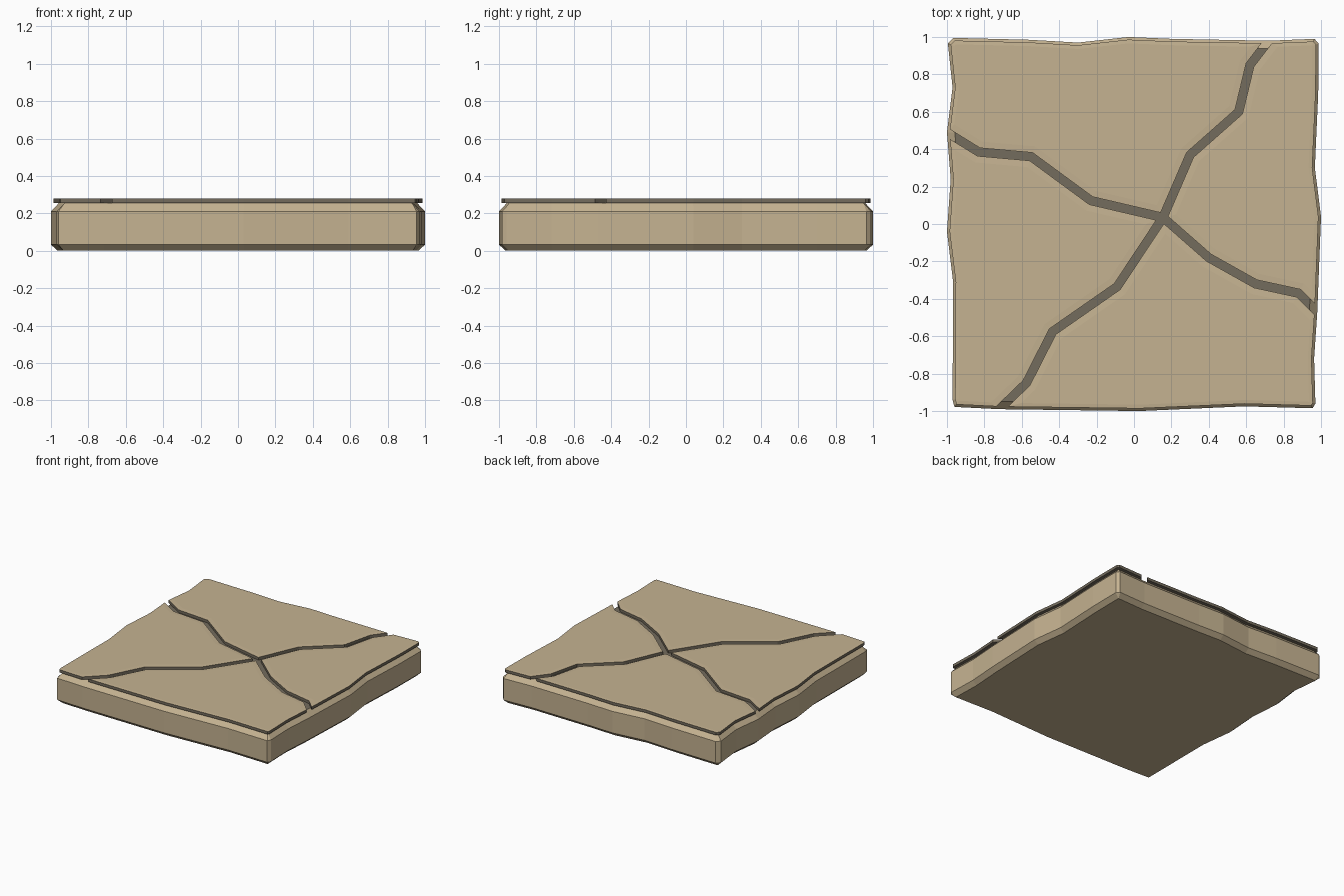
import bpy, bmesh
from mathutils import Vector as V

if "Cube" in bpy.data.objects:
    bpy.data.objects.remove(bpy.data.objects["Cube"])


def material(name, rgb):
    m = bpy.data.materials.new(name)
    m.diffuse_color = (*rgb, 1)
    m.use_nodes = True
    m.node_tree.nodes["Principled BSDF"].inputs["Base Color"].default_value = m.diffuse_color
    return m


TAN = material("tan stone", (0.56, 0.45, 0.285))
DARK = material("dark crack stone", (0.175, 0.15, 0.11))

# Rough outline, counter-clockwise, one side per crack-to-crack run.
# Each run starts and ends where a crack meets the rim.
TOP, LEFT, BOTTOM, RIGHT = (0.72, 0.98), (-1.0, 0.49), (-0.72, -0.99), (0.98, -0.47)
RUNS = [
    [TOP, (0.2, 0.99), (-0.03, 1.0), (-0.3, 0.97), (-0.56, 0.985), (-0.965, 0.995),
     (-0.995, 0.965), (-0.97, 0.73), LEFT],
    [LEFT, (-0.98, 0.24), (-1.0, -0.04), (-0.967, -0.31), (-0.97, -0.94), (-0.96, -0.978), BOTTOM],
    [BOTTOM, (0.03, -1.0), (0.59, -0.975), (0.955, -0.985), (0.97, -0.96), (0.963, -0.72), RIGHT],
    [RIGHT, (1.0, 0.04), (0.967, 0.3), (0.985, 0.7), (0.987, 0.965), (0.965, 0.99), TOP],
]

# Crack paths from the junction outwards (rim ends come from the runs)
HUB = (0.155, 0.035)
CRACKS = {
    TOP: [(0.30, 0.37), (0.56, 0.60), (0.62, 0.85)],
    LEFT: [(-0.23, 0.125), (-0.55, 0.36), (-0.83, 0.385)],
    BOTTOM: [(-0.09, -0.335), (-0.435, -0.575), (-0.575, -0.85)],
    RIGHT: [(0.40, -0.18), (0.65, -0.32), (0.88, -0.37)],
}


def offset(pts, dists):
    """Move each edge i (point i to i+1) inwards by dists[i], mitred."""
    out, n = [], len(pts)
    for i in range(n):
        a, b, c = V(pts[i - 1]), V(pts[i]), V(pts[(i + 1) % n])
        u, v = (b - a).normalized(), (c - b).normalized()
        nu, nv = V((-u.y, u.x)), V((-v.y, v.x))
        d0, d1 = dists[i - 1], dists[i]
        cross = u.x * v.y - u.y * v.x
        if abs(cross) < 0.02:
            p = b + nu * d0
        else:
            t = (d1 - d0 * nu.dot(nv)) / u.dot(nv)
            p = b + nu * d0 + u * t
        out.append((p.x, p.y))
    return out


def stack(name, rings, mats, rule):
    """Closed solid through matching rings of (points, z)."""
    bm = bmesh.new()
    loops = [[bm.verts.new((x, y, z)) for x, y in pts] for pts, z in rings]
    n = len(loops[0])
    bm.faces.new(loops[0][::-1])
    bm.faces.new(loops[-1])
    for lo, hi in zip(loops, loops[1:]):
        for i in range(n):
            j = (i + 1) % n
            bm.faces.new((lo[i], lo[j], hi[j], hi[i]))
    bmesh.ops.recalc_face_normals(bm, faces=bm.faces)
    for f in bm.faces:
        f.material_index = rule(f)
    big = [f for f in bm.faces if len(f.verts) > 4]
    bmesh.ops.triangulate(bm, faces=big)
    me = bpy.data.meshes.new(name)
    bm.to_mesh(me)
    bm.free()
    for m in mats:
        me.materials.append(m)
    ob = bpy.data.objects.new(name, me)
    bpy.context.collection.objects.link(ob)
    return ob


# Chamfered slab; its flat top is the dark crack floor
rim = [p for run in RUNS for p in run[:-1]]
n = len(rim)
stack("slab",
      [(offset(rim, [0.035] * n), 0.0), (rim, 0.033),
       (rim, 0.21), (offset(rim, [0.042] * n), 0.255)],
      [TAN, DARK], lambda f: 1 if f.normal.z > 0.99 else 0)

# Four broken plates: tan tops, dark edges and undersides
for k, run in enumerate(RUNS):
    pts = [HUB] + CRACKS[run[0]] + run + CRACKS[run[-1]][::-1]
    c = len(CRACKS[run[0]]) + 1
    r = len(run) - 1
    d = [0.022] * c + [0.014] * r + [0.022] * c
    shape = offset(pts, d)
    inner = offset(pts, [x + 0.035 if x > 0.02 else x + 0.02 for x in d])
    stack(f"top_plate_{k + 1}",
          [(shape, 0.255), (shape, 0.278), (inner, 0.28)],
          [TAN, DARK], lambda f: 0 if f.normal.z > 0.5 else 1)
